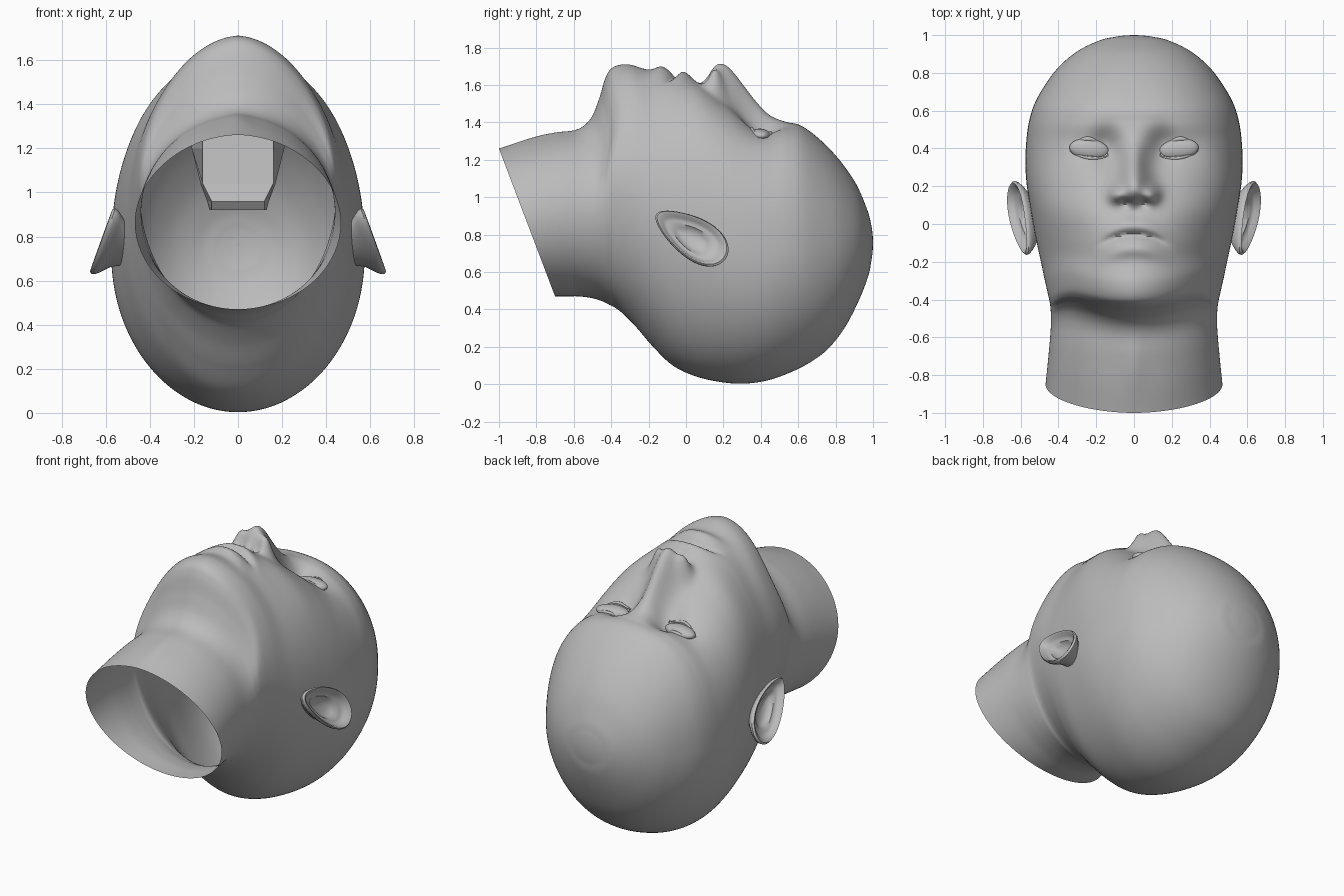
import bpy, bmesh, math
from mathutils import Vector, Matrix
from mathutils.bvhtree import BVHTree

if "Cube" in bpy.data.objects:
    bpy.data.objects.remove(bpy.data.objects["Cube"])

grey = bpy.data.materials.new("plain grey")
grey.use_nodes = True
grey.diffuse_color = (0.5, 0.5, 0.5, 1)
grey.node_tree.nodes["Principled BSDF"].inputs["Base Color"].default_value = (0.5, 0.5, 0.5, 1)


def finish(name, bm, smooth=True, angle=50):
    bmesh.ops.recalc_face_normals(bm, faces=bm.faces)
    me = bpy.data.meshes.new(name)
    bm.to_mesh(me)
    bm.free()
    me.materials.append(grey)
    ob = bpy.data.objects.new(name, me)
    bpy.context.collection.objects.link(ob)
    if smooth:
        bpy.ops.object.select_all(action='DESELECT')
        ob.select_set(True)
        bpy.context.view_layer.objects.active = ob
        bpy.ops.object.shade_smooth_by_angle(angle=math.radians(angle))


def bridge(bm, rings):
    for a, b in zip(rings, rings[1:]):
        n = len(a)
        for i in range(n):
            bm.faces.new((a[i], a[(i + 1) % n], b[(i + 1) % n], b[i]))


def catmull(rows, sub):
    out = []
    for i in range(len(rows) - 1):
        p = [rows[max(0, min(len(rows) - 1, i + k))] for k in (-1, 0, 1, 2)]
        for s in range(sub):
            t = s / sub
            out.append([0.5 * (2 * b + (c - a) * t + (2 * a - 5 * b + 4 * c - d) * t * t
                               + (3 * b - a - 3 * c + d) * t ** 3) for a, b, c, d in zip(*p)])
    return out + [list(rows[-1])]


def gauss(d, s):
    return math.exp(-(d / s) ** 2)


def ramp(t):
    t = max(0, min(1, t))
    return t * t * (3 - 2 * t)


def lookup(table, y):
    """Smooth curve through (y, value) pairs, clamped at the ends."""
    y = max(table[0][0], min(table[-1][0], y))
    i = next(k for k in range(len(table) - 1) if y <= table[k + 1][0])

    def slope(k):
        if k in (0, len(table) - 1):
            return 0
        return (table[k + 1][1] - table[k - 1][1]) / (table[k + 1][0] - table[k - 1][0])

    (y0, a), (y1, b) = table[i], table[i + 1]
    h = y1 - y0
    t = (y - y0) / h
    return (a * (2 * t ** 3 - 3 * t * t + 1) + b * (3 * t * t - 2 * t ** 3)
            + h * slope(i) * (t ** 3 - 2 * t * t + t) + h * slope(i + 1) * (t ** 3 - t * t))


# Sections from neck to crown: face-side y, z, nape-side y, z, half width
SECTIONS = [
    (-1.0, 1.26, -.70, .47, .468), (-.86, 1.30, -.64, .47, .458), (-.70, 1.335, -.57, .47, .447),
    (-.58, 1.36, -.50, .46, .44), (-.51, 1.42, -.45, .445, .44), (-.465, 1.525, -.41, .425, .443),
    (-.43, 1.64, -.38, .41, .448), (-.39, 1.695, -.34, .38, .457), (-.31, 1.71, -.27, .31, .474),
    (-.20, 1.68, -.18, .205, .495), (-.08, 1.66, -.07, .10, .52), (.06, 1.615, .06, .04, .545),
    (.20, 1.52, .20, .01, .567), (.32, 1.445, .32, .004, .575), (.44, 1.405, .44, .022, .57),
    (.54, 1.40, .55, .06, .555), (.62, 1.38, .66, .115, .525), (.72, 1.305, .76, .19, .468),
    (.82, 1.20, .85, .305, .395), (.91, 1.07, .925, .45, .295), (.97, .93, .975, .58, .18),
    (.99, .855, .99, .655, .105), (.9975, .805, .9975, .705, .053), (1.0, .757, 1.0, .753, .003)]

# Roundness exponent of the face half of each section: pointed chin, full cheeks
EXPONENT = [(-1.0, 1.9), (-.65, 1.95), (-.40, 1.78), (-.20, 1.9), (0, 2.15), (.20, 2.42),
            (.42, 2.48), (.70, 2.25), (.95, 2.0)]

# Nose ridge height and width along y
NOSE_HEIGHT = [(.06, 0), (.105, .045), (.145, .13), (.175, .175), (.21, .193), (.25, .185),
               (.31, .145), (.38, .085), (.45, .035), (.56, 0)]
NOSE_WIDTH = [(.06, .085), (.20, .085), (.31, .066), (.38, .064), (.46, .08), (.56, .1)]


def face_relief(x, y):
    ax = abs(x)
    d = lookup(NOSE_HEIGHT, y) * gauss(ax, lookup(NOSE_WIDTH, y))
    # nostril wings and nostrils
    d += .08 * gauss(ax - .095, .042) * gauss(y - .155, .045)
    d -= .045 * gauss(ax - .05, .025) * gauss(y - .108, .02)
    # eye sockets and cheek hollows
    d -= .07 * gauss(ax - .15, .075) * gauss(y - .40, .10)
    d -= .025 * gauss(ax - .27, .11) * gauss(y - .39, .085)
    d -= .012 * gauss(ax - .34, .12) * gauss(y + .10, .16)
    # lips, following a line that drops to the corners
    m = y + .055 + 1.6 * x * x
    lip = math.exp(-(ax / .14) ** 2.6)
    d += lip * (.03 * gauss(m - .05, .042) + .03 * gauss(m + .075, .045))
    d -= .024 * math.exp(-(ax / .165) ** 6) * gauss(m, .018)
    # groove between nose and upper lip
    d -= .008 * gauss(ax, .025) * gauss(y - .05, .04)
    # windpipe
    d += .012 * gauss(ax, .06) * gauss(y + .75, .15)
    return d


# Head and neck: one open shell
bm = bmesh.new()
rings = []
N = 220
for yt, zt, yb, zb, w in catmull(SECTIONS, 10):
    zm, ring = (zt + zb) / 2, []
    power = lookup(EXPONENT, yt)
    for i in range(N):
        a = 2 * math.pi * i / N
        c, s = math.cos(a), math.sin(a)
        n = power if s > 0 else 2
        r = (abs(c) ** n + abs(s) ** n) ** (-1 / n)
        x, v = w * c * r, s * r
        z = zm + (zt - zb) / 2 * v
        y = yb + (yt - yb) * (v + 1) / 2
        # jaw line sweeps back towards the ears
        y += .5 * x * x * ramp((v - .15) / .7) * gauss(yt + .40, .24)
        z += ramp(v / .5) * face_relief(x, y)
        ring.append(bm.verts.new((x, y, z)))
    rings.append(ring)
bridge(bm, rings)
bm.faces.new(rings[-1])
bm.normal_update()
tree = BVHTree.FromBMesh(bm)
finish("head_and_neck", bm, angle=60)


def surface(x, y):
    return tree.ray_cast(Vector((x, y, 3)), Vector((0, 0, -1)))[0].z


# Ear shell: ring scale, outward height
EAR_RINGS = [(.50, -.10), (.66, -.05), (.88, -.015), (.98, .006), (1.0, .02), (.95, .03),
             (.87, .024), (.79, .004), (.66, -.008), (.55, -.010), (.45, -.03), (.25, -.042), (.04, -.045)]


def ear(name, side):
    bm = bmesh.new()
    u = Vector((.085, .37, -.23)).normalized()
    v = Vector((.06, -.10, -.17)).normalized()
    n = u.cross(v).normalized()
    if n.x < 0:
        n = -n
    rings = []
    for r, h in EAR_RINGS:
        ring = []
        for i in range(48):
            a = 2 * math.pi * i / 48
            lu = .225 * math.cos(a)
            lv = .112 * math.sin(a) * (1 + .28 * math.cos(a))
            p = Vector((.588, .028, .785)) + u * lu * r + v * lv * r + n * h
            ring.append(bm.verts.new((p.x * side, p.y, p.z)))
        rings.append(ring)
    bridge(bm, rings)
    bm.faces.new(rings[-1])
    finish(name, bm)


def eye(label, side):
    # eyeball: flattened sphere leaning with the face
    cx, cy = .238 * side, .395
    cz = surface(cx, cy)
    slope = (surface(cx + .08, cy) - surface(cx - .08, cy)) / .16
    lean = -math.atan(slope) * .9
    bm = bmesh.new()
    bmesh.ops.create_uvsphere(bm, u_segments=32, v_segments=20, radius=1)
    bm.transform(Matrix.Translation((cx, cy, cz - .012)) @ Matrix.Rotation(lean, 4, 'Y')
                 @ Matrix.Rotation(.12 * side, 4, 'Z') @ Matrix.Diagonal((.105, .056, .036, 1)))
    finish(label + "_eyeball", bm)
    # lids: thin tapered tubes on the almond outline
    for lid, rise, thick in (("upper", .075, .010), ("lower", -.026, .006)):
        bm = bmesh.new()
        rings = []
        for k in range(25):
            t = k / 24
            x = (.135 + .205 * t) * side
            y = .362 + .026 * t + rise * math.sin(math.pi * t) ** .8
            r = .003 + thick * math.sin(math.pi * t)
            z = surface(x, y)
            rings.append([bm.verts.new((x, y + r * math.cos(j * math.pi / 4),
                                        z + r * math.sin(j * math.pi / 4))) for j in range(8)])
        bridge(bm, rings)
        bm.faces.new(rings[0])
        bm.faces.new(rings[-1])
        finish(label + "_" + lid + "_eyelid", bm)


for label, side in (("left", 1), ("right", -1)):
    ear(label + "_ear", side)
    eye(label, side)

# Mouth cavity: flat-sided pocket seen through the neck opening
bm = bmesh.new()
rings = []
for z, front, back, y0, y1 in ((1.42, .16, .21, -.12, .04), (1.2, .16, .21, -.15, .06),
                               (1.04, .16, .17, -.18, .08), (.96, .12, .14, -.25, .07),
                               (.92, .12, .13, -.22, .06)):
    rings.append([bm.verts.new(p) for p in ((-front, y0, z), (front, y0, z), (back, y1, z), (-back, y1, z))])
bridge(bm, rings)
bm.faces.new(rings[-1])
finish("mouth_cavity", bm, smooth=False)
